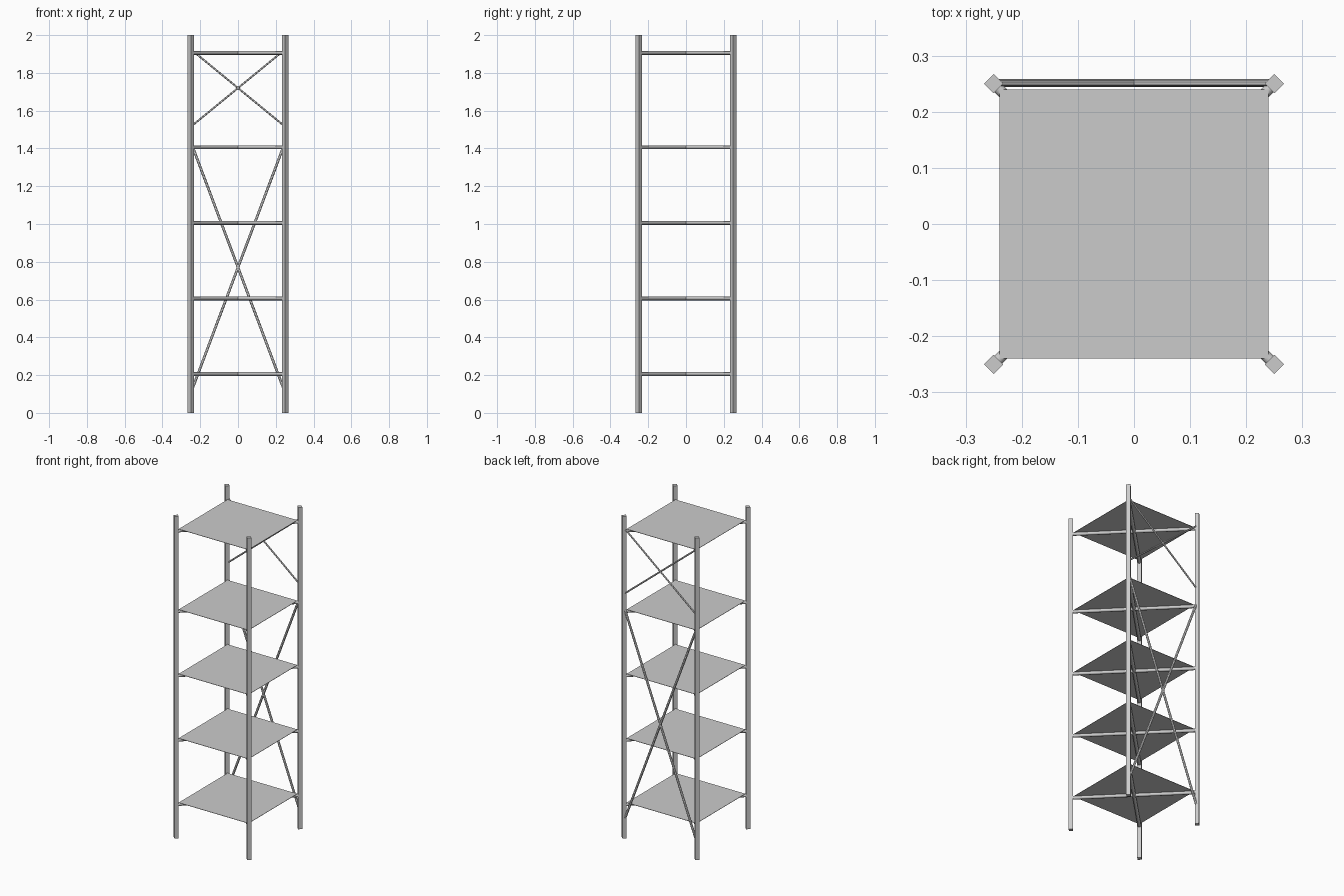
import bpy
from mathutils import Vector

if "Cube" in bpy.data.objects:
    bpy.data.objects.remove(bpy.data.objects["Cube"])

P = 0.25  # post centre offset


def bar(name, a, b, radius, sides):
    """Straight rod between two points."""
    a, b = Vector(a), Vector(b)
    d = b - a
    bpy.ops.mesh.primitive_cylinder_add(vertices=sides, radius=radius,
                                        depth=d.length, location=(a + b) / 2)
    ob = bpy.context.object
    ob.name = name
    ob.rotation_euler = d.to_track_quat('Z', 'Y').to_euler()
    return ob


# Square posts turned 45 degrees (points facing the axes)
for x in (-P, P):
    for y in (-P, P):
        bpy.ops.mesh.primitive_cylinder_add(vertices=4, radius=0.017, depth=2,
                                            location=(x, y, 1))
        bpy.context.object.name = "corner_post"

# Shelves: thin panel lying on two crossed diagonal rods
for z in (0.206, 0.606, 1.006, 1.406, 1.906):
    for s in (-1, 1):
        rod = bar("shelf_rod", (-P, -s * P, z), (P, s * P, z), 0.01, 12)
        bpy.ops.object.shade_smooth_by_angle()
    bpy.ops.mesh.primitive_cube_add(size=1, location=(0, 0, z + 0.009))
    panel = bpy.context.object
    panel.name = "shelf_panel"
    panel.scale = (0.48, 0.48, 0.002)

# Crossed braces on the back: tall lower pair, short upper pair
for name, z0, z1, r in (("lower_brace", 0.105, 1.435, 0.007),
                        ("upper_brace", 1.515, 1.925, 0.005)):
    for s in (-1, 1):
        bar(name, (-s * P, P + 0.001, z0), (s * P, P + 0.001, z1), r, 12)
        bpy.ops.object.shade_smooth_by_angle()
